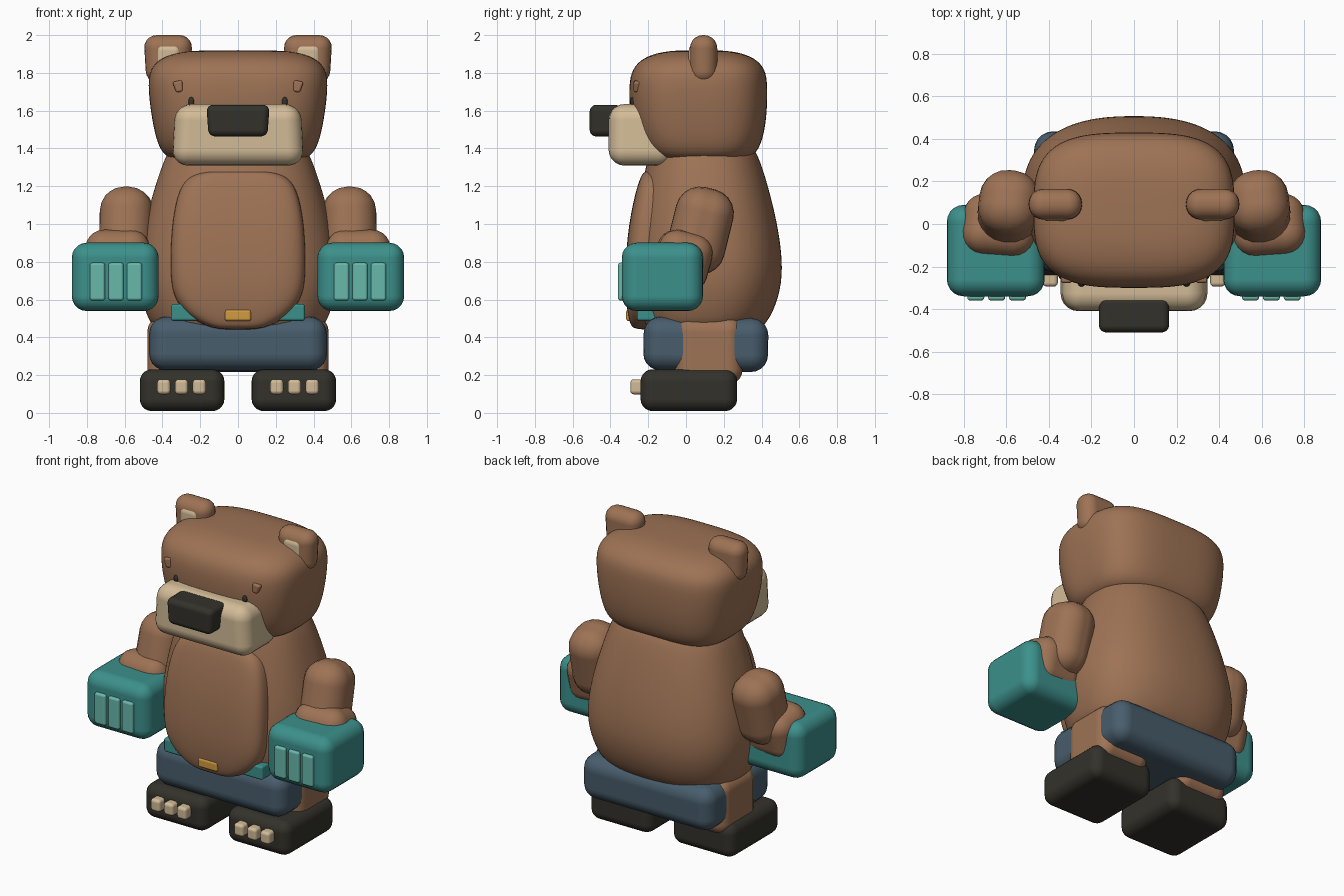
import bpy, bmesh, math
from mathutils import Matrix, Vector

if "Cube" in bpy.data.objects:
    bpy.data.objects.remove(bpy.data.objects["Cube"])


def material(name, r, g, b):
    m = bpy.data.materials.new(name)
    m.diffuse_color = (r, g, b, 1)
    m.use_nodes = True
    m.node_tree.nodes["Principled BSDF"].inputs["Base Color"].default_value = m.diffuse_color
    return m


FUR = material("brown fur", 0.34, 0.17, 0.09)
BEIGE = material("beige", 0.65, 0.50, 0.31)
DARK = material("charcoal", 0.033, 0.031, 0.023)
TEAL = material("teal", 0.045, 0.28, 0.26)
MINT = material("light teal", 0.14, 0.48, 0.41)
BLUE = material("slate blue", 0.065, 0.11, 0.15)
GOLD = material("gold", 0.64, 0.33, 0.05)


def finish(name, bm, mat):
    bmesh.ops.recalc_face_normals(bm, faces=bm.faces)
    for f in bm.faces:
        f.smooth = True
    me = bpy.data.meshes.new(name)
    bm.to_mesh(me)
    bm.free()
    me.materials.append(mat)
    ob = bpy.data.objects.new(name, me)
    bpy.context.collection.objects.link(ob)
    return ob


def rbox(name, loc, size, r, mat, rot=(0, 0, 0), low=1.0, high=1.0, seg=5):
    """Rounded box; low and high scale the width at the bottom and top."""
    bm = bmesh.new()
    bmesh.ops.create_cube(bm, size=1)
    for v in bm.verts:
        v.co = Vector(v.co[i] * size[i] for i in range(3))
        v.co.x *= high if v.co.z > 0 else low
    ob = finish(name, bm, mat)
    ob.location = loc
    ob.rotation_euler = [math.radians(a) for a in rot]
    b = ob.modifiers.new("round", 'BEVEL')
    b.width, b.segments, b.limit_method = r, seg, 'NONE'
    b.harden_normals = True
    return ob


def loft(name, rows, n, mat, count=40):
    """Stack of superellipse rings: height, half width, front y, back y."""
    bm = bmesh.new()
    rings = []
    for z, hx, yf, yb in rows:
        ring = []
        for i in range(count):
            a = 2 * math.pi * i / count
            c, s = math.cos(a), math.sin(a)
            k = (abs(c) ** n + abs(s) ** n) ** (-1 / n)
            ring.append(bm.verts.new((hx * c * k, (yf + yb) / 2 + (yb - yf) / 2 * s * k, z)))
        rings.append(ring)
    for a, b in zip(rings, rings[1:]):
        for i in range(count):
            j = (i + 1) % count
            bm.faces.new((a[i], a[j], b[j], b[i]))
    bm.faces.new(rings[0])
    bm.faces.new(rings[-1])
    ob = finish(name, bm, mat)
    ob.modifiers.new("smooth", 'SUBSURF').levels = 2
    ob.modifiers["smooth"].render_levels = 2
    return ob


# Head
loft("head", [(1.335, .28, -.10, .27), (1.345, .37, -.18, .34), (1.40, .418, -.24, .39),
              (1.50, .445, -.28, .418), (1.62, .465, -.30, .43), (1.74, .476, -.302, .431),
              (1.82, .467, -.285, .42), (1.88, .41, -.23, .365), (1.912, .31, -.13, .27),
              (1.92, .18, -.03, .17)], 3.3, FUR)

# Torso and belly panel
loft("torso", [(1.45, .33, -.17, .33), (1.36, .385, -.20, .385), (1.2, .44, -.235, .435),
               (1.0, .495, -.265, .485), (.8, .53, -.28, .513), (.65, .525, -.28, .503),
               (.5, .48, -.25, .45), (.4, .42, -.2, .36)], 2.5, FUR)
loft("belly", [(1.285, .13, -.21, 0), (1.268, .24, -.232, 0), (1.2, .312, -.26, 0),
               (1.0, .352, -.305, 0), (.75, .36, -.325, 0), (.62, .345, -.32, 0),
               (.53, .285, -.31, 0), (.465, .19, -.295, 0), (.438, .09, -.27, 0)], 5, FUR)

# Muzzle and nose
rbox("muzzle", (0, -.235, 1.472), (.7, .35, .326), .085, BEIGE, high=.95)
rbox("nose", (0, -.425, 1.547), (.335, .17, .167), .035, DARK, low=.93)

# Shorts, belt and buckle
rbox("shorts", (0, .105, .363), (.94, .66, .285), .09, BLUE, rot=(-1, 0, 0))
rbox("belt", (0, -.19, .532), (.71, .14, .09), .015, TEAL, seg=3)
rbox("buckle", (0, -.275, .517), (.14, .085, .062), .015, GOLD, seg=3)

for s, side in ((-1, "right"), (1, "left")):
    # Ear
    rbox(f"{side}_ear", (s * .37, .093, 1.87), (.26, .145, .26), .07, FUR, low=.88)
    rbox(f"{side}_inner_ear", (s * .37, .064, 1.873), (.155, .1, .17), .042, BEIGE, low=.88)

    # Eye and brow
    bm = bmesh.new()
    bmesh.ops.create_uvsphere(bm, u_segments=16, v_segments=10, radius=1,
                              matrix=Matrix.Translation((s * .247, -.282, 1.647))
                              @ Matrix.Diagonal((.016, .012, .026, 1)))
    finish(f"{side}_eye", bm, DARK)
    rbox(f"{side}_brow", (s * .315, -.255, 1.728), (.055, .045, .06), .012, FUR,
         low=.65, rot=(0, s * 12, 0), seg=3)

    # Arm
    rbox(f"{side}_upper_arm", (s * .59, .075, .965), (.285, .31, .46), .13, FUR,
         rot=(-14, 0, s * 6))
    rbox(f"{side}_forearm", (s * .635, -.02, .805), (.345, .29, .31), .1, FUR,
         rot=(-15, 0, s * 4))

    # Glove with finger pads
    rbox(f"{side}_glove", (s * .65, -.125, .72), (.46, .43, .362), .08, TEAL)
    for i in range(3):
        rbox(f"{side}_glove_finger_{i + 1}", (s * (.548 + i * .098), -.335, .695),
             (.08, .05, .2), .014, MINT, seg=3)

    # Leg, foot and toes
    rbox(f"{side}_leg", (s * .297, .12, .33), (.366, .36, .36), .08, FUR)
    rbox(f"{side}_foot", (s * .296, .015, .12), (.448, .512, .222), .065, DARK)
    for i in range(3):
        rbox(f"{side}_toe_{i + 1}", (s * (.205 + i * .094), -.255, .138),
             (.07, .08, .08), .02, BEIGE, seg=3)
